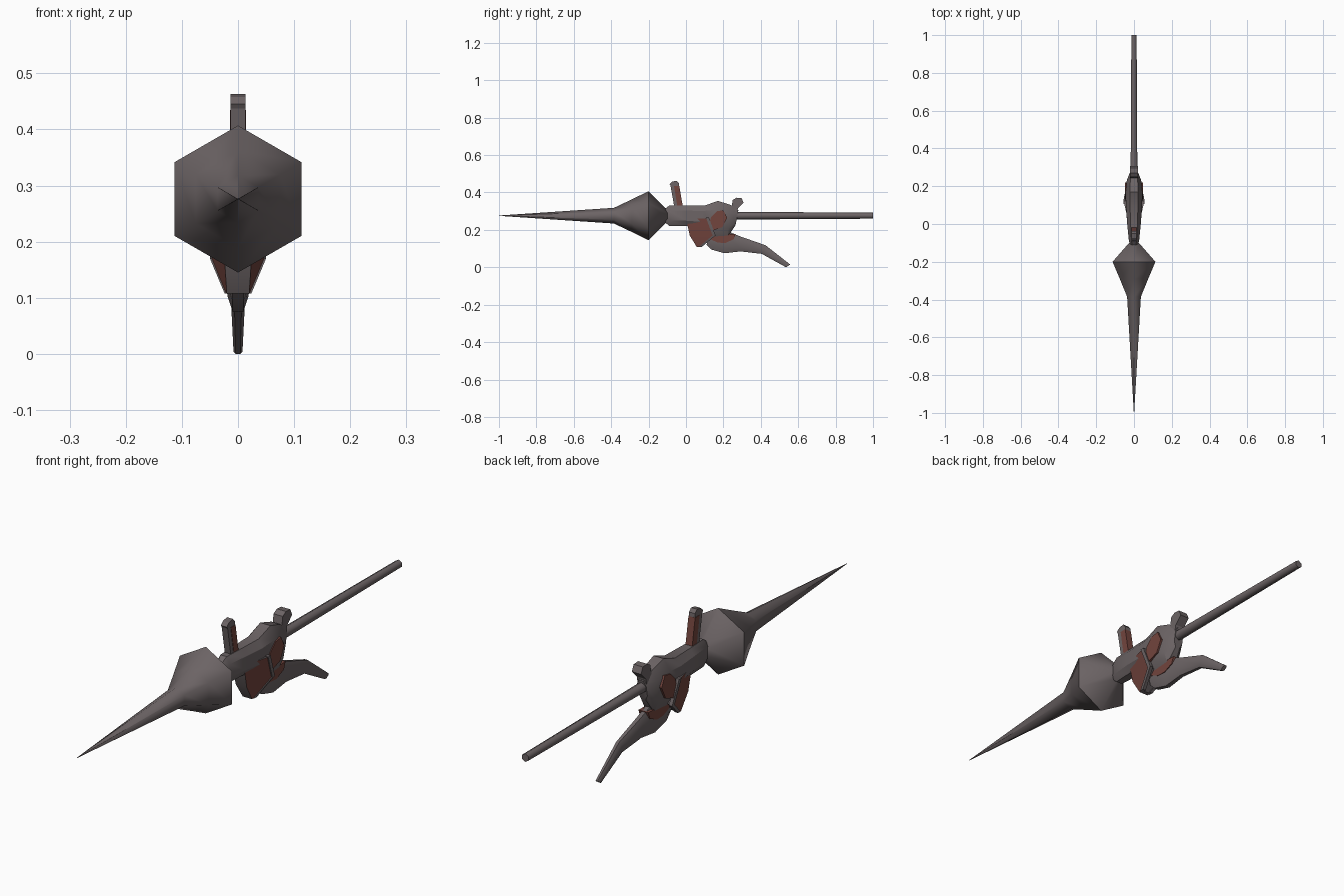
import bpy, bmesh, math

if "Cube" in bpy.data.objects:
    bpy.data.objects.remove(bpy.data.objects["Cube"])

AXIS_Z = 0.276


def material(name, rgb):
    m = bpy.data.materials.new(name)
    m.diffuse_color = (*rgb, 1)
    m.use_nodes = True
    m.node_tree.nodes["Principled BSDF"].inputs["Base Color"].default_value = m.diffuse_color
    return m


GREY = material("dark grey metal", (0.15, 0.127, 0.13))
RED = material("dull red inlay", (0.17, 0.058, 0.047))


def finish(name, bm, mats, rule=None, angle=30):
    bmesh.ops.recalc_face_normals(bm, faces=bm.faces)
    bm.normal_update()
    if rule:
        for f in bm.faces:
            f.material_index = int(rule(f))
    me = bpy.data.meshes.new(name)
    bm.to_mesh(me)
    bm.free()
    for m in mats:
        me.materials.append(m)
    ob = bpy.data.objects.new(name, me)
    bpy.context.collection.objects.link(ob)
    bpy.ops.object.select_all(action='DESELECT')
    ob.select_set(True)
    bpy.context.view_layer.objects.active = ob
    bpy.ops.object.shade_smooth_by_angle(angle=math.radians(angle))
    return ob


def skin(name, rings, mats, rule=None, angle=30):
    """Skin a list of equal vertex rings and cap both ends."""
    bm = bmesh.new()
    vs = [[bm.verts.new(p) for p in r] for r in rings]
    n = len(vs[0])
    for a, b in zip(vs, vs[1:]):
        for i in range(n):
            bm.faces.new((a[i], a[(i + 1) % n], b[(i + 1) % n], b[i]))
    bm.faces.new(vs[0])
    bm.faces.new(vs[-1])
    return finish(name, bm, mats, rule, angle)


def turned(name, stations, angle=30):
    """Six-sided part along y from (y, radius) stations."""
    rings = [[(r * math.sin(k * math.pi / 3), y, AXIS_Z + r * math.cos(k * math.pi / 3))
              for k in range(6)] for y, r in stations]
    return skin(name, rings, [GREY], angle=angle)


def loft(name, sections, mat, cut=0.5, angle=30):
    """Chamfered sections given as top (y, z), bottom (y, z), half width."""
    shape = [(cut, 0), (1, 0.25), (1, 0.75), (cut, 1),
             (-cut, 1), (-1, 0.75), (-1, 0.25), (-cut, 0)]
    rings = [[(u * w, t[0] + (b[0] - t[0]) * v, t[1] + (b[1] - t[1]) * v)
              for u, v in shape] for t, b, w in sections]
    return skin(name, rings, [mat], angle=angle)


def prism(name, outline, half_width, mat):
    """Side outline (y, z) extruded across x."""
    return skin(name, [[(s * half_width, y, z) for y, z in outline] for s in (-1, 1)], [mat])


# Long spear point with flared six-sided head, and the rear shaft
turned("spear_head", [(-1, 0.001), (-0.385, 0.042), (-0.29, 0.087),
                      (-0.2, 0.131), (-0.1, 0.03)], 62)
turned("rear_shaft", [(0.2, 0.021), (1, 0.016)], 62)

# Central body
loft("body", [((-0.11, 0.315), (-0.11, 0.238), 0.02),
              ((-0.09, 0.33), (-0.09, 0.222), 0.027),
              ((0.0, 0.33), (0.0, 0.222), 0.036),
              ((0.1, 0.33), (0.07, 0.215), 0.042),
              ((0.17, 0.355), (0.13, 0.165), 0.045),
              ((0.235, 0.335), (0.225, 0.165), 0.038),
              ((0.28, 0.305), (0.265, 0.225), 0.02)], GREY)

# Hammer at the rear of the body
prism("hammer", [(0.22, 0.30), (0.245, 0.33), (0.25, 0.36), (0.27, 0.372), (0.297, 0.37),
                 (0.308, 0.345), (0.278, 0.315), (0.262, 0.24), (0.23, 0.22)], 0.02, GREY)

# Red side inlays
prism("side_inlay", [(0.135, 0.27), (0.165, 0.30), (0.20, 0.305), (0.22, 0.265),
                     (0.195, 0.215), (0.14, 0.195), (0.12, 0.22)], 0.048, RED)

# Wedge guard under the body: red flanks, grey front, back and underside
guard_levels = [(0.262, 0.0, 0.115, 0.026, 0.054),
                (0.17, 0.02, 0.15, 0.024, 0.048),
                (0.108, 0.058, 0.075, 0.02, 0.022)]
skin("guard", [[(-wf, yf, z), (wf, yf, z), (wb, yb, z), (-wb, yb, z)]
               for z, yf, yb, wf, wb in guard_levels],
     [GREY, RED], lambda f: abs(f.normal.x) > 0.5)

# Grey rims along the rear edges of the guard
for side, s in (("right", 1), ("left", -1)):
    skin("guard_rim_" + side,
         [[(s * (w + dx), y + dy, z) for dx, dy in
           ((-0.01, -0.008), (0.004, -0.008), (0.004, 0.008), (-0.01, 0.008))]
          for z, y, w in ((0.265, 0.115, 0.052), (0.17, 0.15, 0.046), (0.108, 0.075, 0.02))],
         [GREY])

# Curved grip tapering to a thin tail
loft("grip", [((0.125, 0.20), (0.11, 0.12), 0.018),
              ((0.17, 0.20), (0.135, 0.095), 0.02),
              ((0.23, 0.19), (0.205, 0.075), 0.019),
              ((0.29, 0.165), (0.29, 0.085), 0.016),
              ((0.425, 0.118), (0.405, 0.072), 0.012),
              ((0.557, 0.015), (0.535, 0.0), 0.008)], GREY)
prism("grip_inlay", [(0.125, 0.175), (0.265, 0.178), (0.255, 0.15), (0.21, 0.13),
                     (0.17, 0.132), (0.13, 0.15)], 0.0215, RED)

# Leaning upright post, with a red rear half
prism("post", [(-0.04, 0.32), (-0.06, 0.40), (-0.088, 0.445), (-0.075, 0.458), (-0.05, 0.463),
               (-0.038, 0.45), (-0.022, 0.32)], 0.013, GREY)
prism("post_front", [(-0.062, 0.32), (-0.085, 0.448), (-0.06, 0.45), (-0.04, 0.32)], 0.013, GREY)
prism("post_inlay", [(-0.046, 0.325), (-0.064, 0.435), (-0.036, 0.435), (-0.017, 0.325)],
      0.0145, RED)
